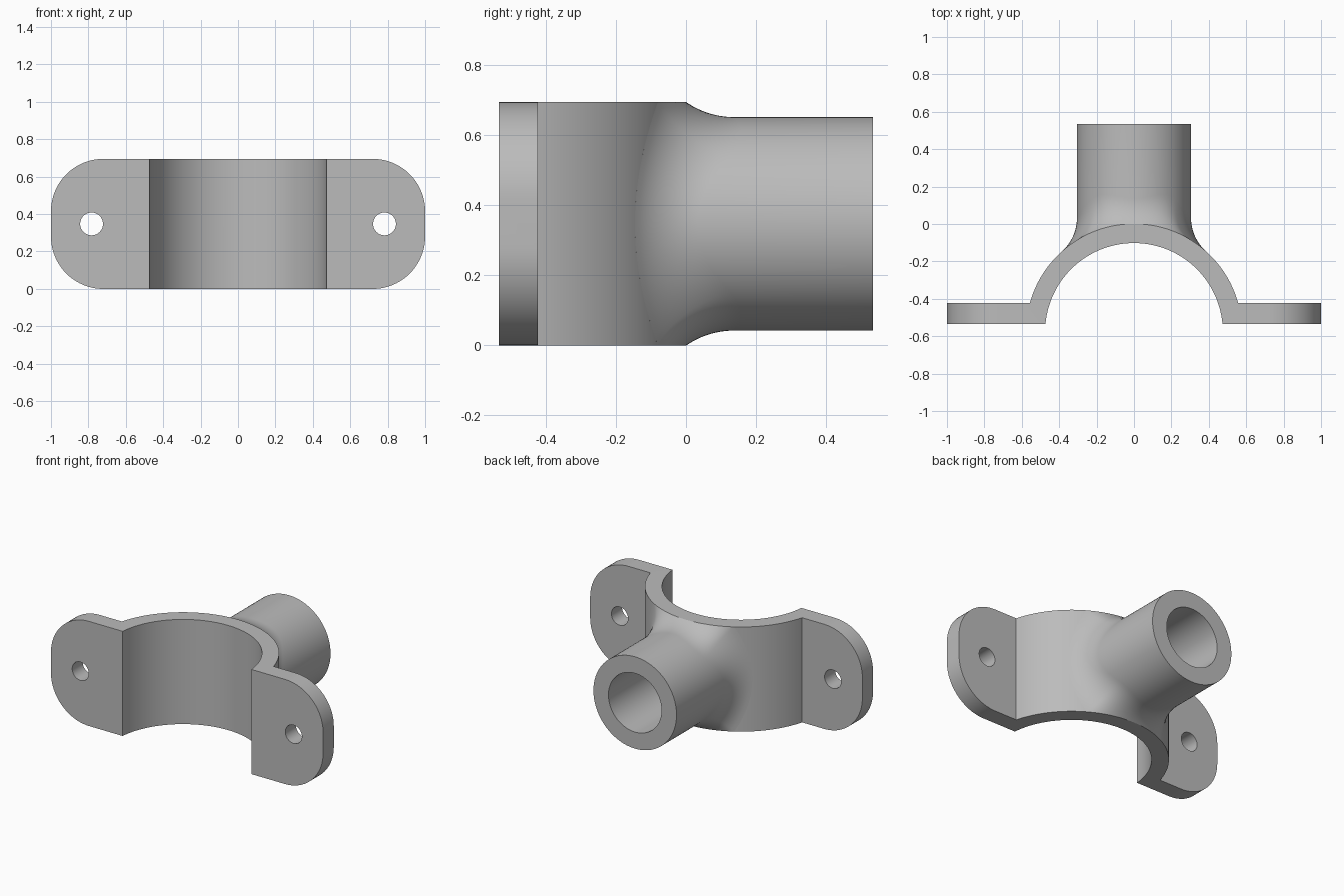
import bpy, bmesh
from math import sin, cos, asin, pi, sqrt, radians
from mathutils import Vector

cube = bpy.data.objects.get("Cube")
if cube:
    bpy.data.objects.remove(cube)

HEIGHT = 0.695
MID = HEIGHT / 2
AXIS_Y = -0.577                  # saddle axis
R_IN, R_OUT = 0.475, 0.578       # saddle radii
FRONT, FLANGE_BACK, BACK = -0.535, -0.423, 0.535
PIPE_R, BORE_R, FILLET = 0.305, 0.195, 0.24
CORNER, HOLE_X, HOLE_R = 0.28, 0.783, 0.061

gray = bpy.data.materials.new("plain gray")
gray.use_nodes = True
color = (0.5, 0.5, 0.5, 1)
gray.diffuse_color = color
gray.node_tree.nodes["Principled BSDF"].inputs["Base Color"].default_value = color


def finish(name, bm):
    bmesh.ops.recalc_face_normals(bm, faces=bm.faces[:])
    mesh = bpy.data.meshes.new(name)
    bm.to_mesh(mesh)
    bm.free()
    mesh.materials.append(gray)
    obj = bpy.data.objects.new(name, mesh)
    bpy.context.collection.objects.link(obj)
    return obj


def prism(name, points, offset):
    """Extrude a closed outline along a vector."""
    bm = bmesh.new()
    face = bm.faces.new([bm.verts.new(p) for p in points])
    ext = bmesh.ops.extrude_face_region(bm, geom=[face])
    verts = [v for v in ext["geom"] if isinstance(v, bmesh.types.BMVert)]
    bmesh.ops.translate(bm, verts=verts, vec=offset)
    return finish(name, bm)


def arc(cx, cy, r, start, end, n):
    return [(cx + r * cos(start + (end - start) * i / n),
             cy + r * sin(start + (end - start) * i / n)) for i in range(n + 1)]


def activate(obj):
    bpy.ops.object.select_all(action='DESELECT')
    obj.select_set(True)
    bpy.context.view_layer.objects.active = obj


def cut(obj, tool, operation):
    mod = obj.modifiers.new("cut", 'BOOLEAN')
    mod.operation, mod.object, mod.solver = operation, tool, 'EXACT'
    activate(obj)
    bpy.ops.object.modifier_apply(modifier=mod.name)
    bpy.data.objects.remove(tool)


def smooth(obj):
    activate(obj)
    bpy.ops.object.shade_smooth_by_angle(angle=radians(28))


# Saddle and flanges share one plan outline
a = asin((FRONT - AXIS_Y) / R_IN)
b = asin((FLANGE_BACK - AXIS_Y) / R_OUT)
plan = [(-1, FRONT)] + arc(0, AXIS_Y, R_IN, pi - a, a, 96)
plan += [(1, FRONT), (1, FLANGE_BACK)] + arc(0, AXIS_Y, R_OUT, b, pi - b, 96)
plan += [(-1, FLANGE_BACK)]
clamp = prism("clamp_saddle", [(x, y, 0) for x, y in plan], (0, 0, HEIGHT))

# Round the flange ends
outline = []
for i, (sx, sz) in enumerate([(1, 1), (-1, 1), (-1, -1), (1, -1)]):
    outline += arc(sx * (1 - CORNER), MID + sz * (MID - CORNER), CORNER,
                   i * pi / 2, (i + 1) * pi / 2, 20)
rounder = prism("rounder", [(x, -1, z) for x, z in outline], (0, 2, 0))
cut(clamp, rounder, 'INTERSECT')

# Screw holes
for side in (-1, 1):
    ring = arc(side * HOLE_X, MID, HOLE_R, 0, 2 * pi, 40)[:-1]
    drill = prism("drill", [(x, -0.7, z) for x, z in ring], (0, 0.5, 0))
    cut(clamp, drill, 'DIFFERENCE')
smooth(clamp)


# Pipe stub with a rolling-ball fillet that runs onto the saddle
def pipe_section(t, steps=12):
    x, z = (PIPE_R + FILLET) * cos(t), (PIPE_R + FILLET) * sin(t)
    over = max(0, abs(z) - MID)
    d = R_OUT + sqrt(FILLET ** 2 - over ** 2)
    y = AXIS_Y + sqrt(d * d - x * x)
    ball = Vector((x, y, z))

    def on_saddle(r):
        return Vector((x * r / d, AXIS_Y + (y - AXIS_Y) * r / d,
                       max(-MID, min(MID, z))))

    start = Vector((PIPE_R * cos(t), y, PIPE_R * sin(t))) - ball
    end = on_saddle(R_OUT) - ball
    angle = start.angle(end)
    pts = [Vector((BORE_R * cos(t), -0.06, BORE_R * sin(t))),
           Vector((BORE_R * cos(t), BACK, BORE_R * sin(t))),
           Vector((PIPE_R * cos(t), BACK, PIPE_R * sin(t)))]
    for i in range(steps + 1):
        f = i / steps
        pts.append(ball + (start * sin((1 - f) * angle) + end * sin(f * angle)) / sin(angle))
    inside = on_saddle(R_OUT - 0.03)
    inside.z *= 0.97
    return pts + [inside]


bm = bmesh.new()
COUNT = 128
loops = [[bm.verts.new(p + Vector((0, 0, MID))) for p in pipe_section(2 * pi * i / COUNT)]
         for i in range(COUNT)]
for i in range(COUNT):
    p, q = loops[i], loops[(i + 1) % COUNT]
    for j in range(len(p)):
        k = (j + 1) % len(p)
        bm.faces.new((p[j], p[k], q[k], q[j]))
smooth(finish("pipe_stub", bm))
